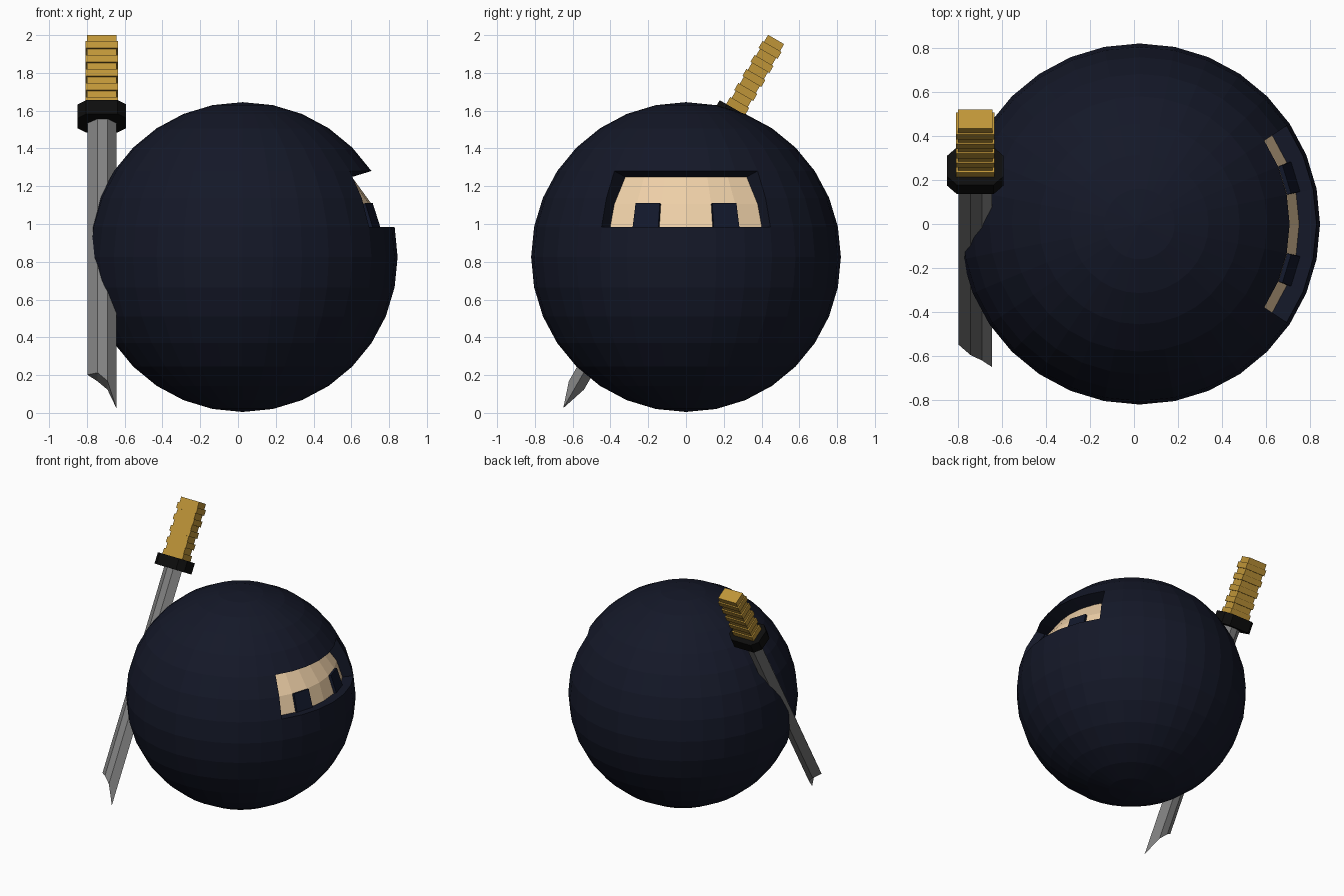
import bpy, bmesh, math
from mathutils import Vector, Matrix

if "Cube" in bpy.data.objects:
    bpy.data.objects.remove(bpy.data.objects["Cube"])


def material(name, rgb):
    m = bpy.data.materials.new(name)
    m.diffuse_color = (*rgb, 1)
    m.use_nodes = True
    m.node_tree.nodes["Principled BSDF"].inputs["Base Color"].default_value = m.diffuse_color
    return m


NAVY = material("navy cloth", (0.007, 0.009, 0.021))
SKIN = material("skin", (0.86, 0.63, 0.39))
EYE = material("eye", (0.006, 0.009, 0.024))
STEEL = material("steel", (0.22, 0.22, 0.22))
BLACK = material("black guard", (0.004, 0.004, 0.004))
GOLD = material("gold wrap", (0.52, 0.30, 0.04))


def finish(bm, name, mats, matrix):
    bmesh.ops.recalc_face_normals(bm, faces=bm.faces[:])
    me = bpy.data.meshes.new(name)
    bm.to_mesh(me)
    bm.free()
    for m in mats:
        me.materials.append(m)
    ob = bpy.data.objects.new(name, me)
    ob.matrix_world = matrix
    bpy.context.collection.objects.link(ob)
    return ob


def extrude_region(bm, faces):
    """Extrude faces as one region; return the new cap faces."""
    res = bmesh.ops.extrude_face_region(bm, geom=faces)["geom"]
    old = [f for f in faces if f.is_valid]
    if old:
        bmesh.ops.delete(bm, geom=old, context='FACES')
    return [g for g in res if isinstance(g, bmesh.types.BMFace)]


# Round body with a recessed face opening towards +x
R, STEP = 0.82, math.radians(11.25)
bm = bmesh.new()
bmesh.ops.create_uvsphere(bm, u_segments=32, v_segments=16, radius=R)


def azimuth(v):
    return math.atan2(v.y, v.x)


opening = []
for f in bm.faces:
    c = f.calc_center_median()
    lat = math.asin(c.z / c.length)
    if abs(azimuth(c)) < 3 * STEP and STEP < lat < 3 * STEP:
        opening.append(f)
cap = extrude_region(bm, opening)
recess = {1: (0.725, 0.15), 2: (0.683, 0.28), 3: (0.578, 0.424)}
for v in {v for f in cap for v in f.verts}:
    a = azimuth(v.co)
    r, z = recess[round(math.asin(v.co.z / R) / STEP)]
    v.co = (r * math.cos(a), r * math.sin(a), z)
for f in cap:
    f.material_index = 1

# Eyes: one lower face on each side, slightly raised
for side in (-1, 1):
    eye = [f for f in bm.faces if f.material_index == 1
           and f.calc_center_median().z < 0.25
           and STEP < side * azimuth(f.calc_center_median()) < 2 * STEP]
    for f in eye:
        f.normal_update()
        f.material_index = 2
    push = Vector(eye[0].calc_center_median()).normalized() * 0.02
    top = extrude_region(bm, eye)
    for v in {v for f in top for v in f.verts}:
        v.co += push
    for f in top:
        f.material_index = 2
        for e in f.edges:
            for g in e.link_faces:
                g.material_index = 2
finish(bm, "body", [NAVY, SKIN, EYE], Matrix.Translation((0.025, 0, 0.825)))

# Sword frame: local z runs from the tip up to the handle
SWORD = Matrix.Translation((-0.721, -0.65, 0.025)) @ Matrix.Rotation(math.radians(-30), 4, 'X')


def loft(bm, lower, upper):
    """Closed prism between two matching rings of points."""
    a = [bm.verts.new(p) for p in lower]
    b = [bm.verts.new(p) for p in upper]
    n = len(a)
    bm.faces.new(a[::-1])
    bm.faces.new(b)
    for i in range(n):
        bm.faces.new((a[i], a[(i + 1) % n], b[(i + 1) % n], b[i]))


# Blade: six-sided section with a slanted point
section = [(0.077, 0, 0.0), (0.03, 0.046, 0.14), (-0.022, 0.046, 0.19),
           (-0.076, 0, 0.204), (-0.022, -0.046, 0.19), (0.03, -0.046, 0.14)]
bm = bmesh.new()
loft(bm, section, [(x, y, 1.76) for x, y, z in section])
bmesh.ops.triangulate(bm, faces=[f for f in bm.faces
                                 if len(f.verts) == 6 and f.calc_center_median().z < 1])
finish(bm, "blade", [STEEL], SWORD)

# Guard: slab with cut corners
w, d, c = 0.129, 0.098, 0.045
ring = [(w, c - d), (w, d - c), (w - c, d), (c - w, d),
        (-w, d - c), (-w, c - d), (c - w, -d), (w - c, -d)]
bm = bmesh.new()
loft(bm, [(x, y, 1.742) for x, y in ring], [(x, y, 1.826) for x, y in ring])
finish(bm, "guard", [BLACK], SWORD)

# Handle: alternating wide and narrow bands
bm = bmesh.new()
z0, z1, count = 1.826, 2.254, 10
h = (z1 - z0) / count
for i in range(count):
    grow = 0.009 if i % 2 == 0 else 0
    x, y = 0.078 + grow, 0.049 + grow
    box = [(x, -y), (x, y), (-x, y), (-x, -y)]
    loft(bm, [(p, q, z0 + i * h) for p, q in box],
         [(p, q, z0 + (i + 1) * h) for p, q in box])
finish(bm, "handle", [GOLD], SWORD)
